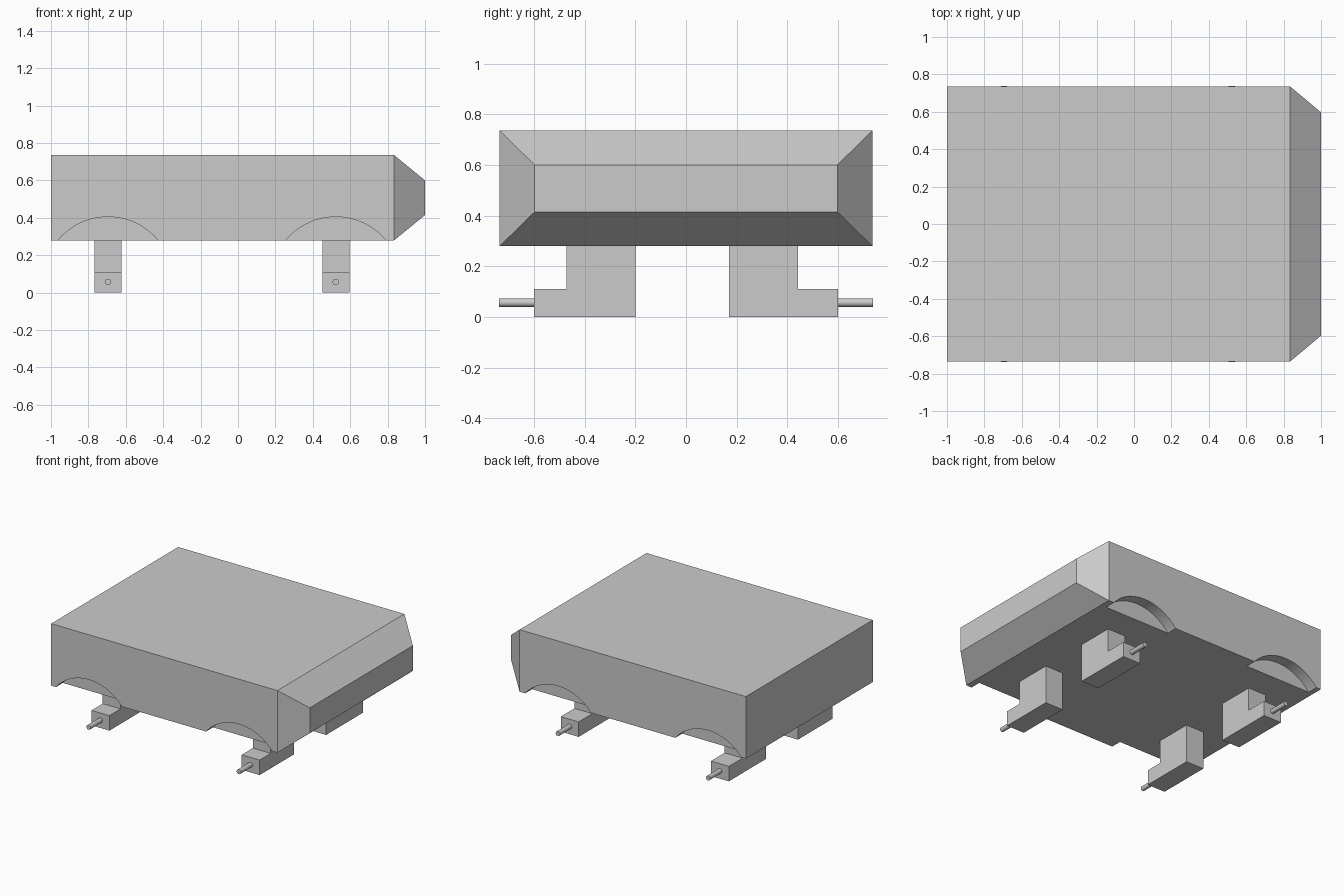
import bpy, bmesh, math
from mathutils import Matrix, Vector

cube = bpy.data.objects.get("Cube")
if cube:
    bpy.data.objects.remove(cube, do_unlink=True)

grey = bpy.data.materials.new("plain_grey")
grey.use_nodes = True
grey.diffuse_color = (0.6, 0.6, 0.6, 1)
grey.node_tree.nodes["Principled BSDF"].inputs["Base Color"].default_value = (0.6, 0.6, 0.6, 1)


def add_object(name, bm):
    bmesh.ops.recalc_face_normals(bm, faces=bm.faces)
    mesh = bpy.data.meshes.new(name)
    bm.to_mesh(mesh)
    bm.free()
    mesh.materials.append(grey)
    obj = bpy.data.objects.new(name, mesh)
    bpy.context.collection.objects.link(obj)
    return obj


def cylinder(name, x, y0, y1, z, radius, sides):
    """Cylinder running along y."""
    bm = bmesh.new()
    place = Matrix.Translation((x, (y0 + y1) / 2, z)) @ Matrix.Rotation(math.pi / 2, 4, 'X')
    bmesh.ops.create_cone(bm, cap_ends=True, segments=sides, radius1=radius,
                          radius2=radius, depth=abs(y1 - y0), matrix=place)
    return add_object(name, bm)


def smooth(obj):
    bpy.ops.object.select_all(action='DESELECT')
    obj.select_set(True)
    bpy.context.view_layer.objects.active = obj
    bpy.ops.object.shade_smooth_by_angle(angle=math.radians(35))


HALF_WIDTH, BOTTOM, TOP = 0.735, 0.28, 0.735
AXLE_Z, AXLE_XS = 0.057, {"rear": -0.695, "front": 0.523}
SIDES = {"left": 1, "right": -1}

# Body: a box whose end is drawn out into a tapered nose
bm = bmesh.new()
rings = []
for x, w, z0, z1 in ((-1, HALF_WIDTH, BOTTOM, TOP), (0.835, HALF_WIDTH, BOTTOM, TOP),
                     (1, 0.597, 0.415, 0.6)):
    rings.append([bm.verts.new(p) for p in ((x, -w, z0), (x, w, z0), (x, w, z1), (x, -w, z1))])
for a, b in zip(rings, rings[1:]):
    for i in range(4):
        j = (i + 1) % 4
        bm.faces.new((a[i], a[j], b[j], b[i]))
bm.faces.new(rings[0])
bm.faces.new(rings[-1])
body = add_object("body", bm)

# Wheel arches cut shallowly into both long sides
for end, x in AXLE_XS.items():
    for side, s in SIDES.items():
        cutter = cylinder(f"{end}_{side}_arch_cutter", x, s * 0.655, s * 0.9, AXLE_Z, 0.348, 96)
        cutter.hide_render = True
        cutter.hide_set(True)
        cut = body.modifiers.new("arch", 'BOOLEAN')
        cut.operation, cut.solver, cut.object = 'DIFFERENCE', 'EXACT', cutter
bpy.context.view_layer.objects.active = body
body.select_set(True)
for name in [m.name for m in body.modifiers]:
    bpy.ops.object.modifier_apply(modifier=name)
for obj in [o for o in bpy.data.objects if o.name.endswith("_arch_cutter")]:
    bpy.data.objects.remove(obj, do_unlink=True)
smooth(body)

# Stepped legs with a stub axle each
for end, x in AXLE_XS.items():
    for side, s in SIDES.items():
        inner, step = (0.17, 0.442) if s > 0 else (0.2, 0.472)
        outline = ((inner, 0), (0.6, 0), (0.6, 0.11), (step, 0.11), (step, BOTTOM), (inner, BOTTOM))
        bm = bmesh.new()
        face = bm.faces.new([bm.verts.new((x - 0.0725, s * y, z)) for y, z in outline])
        moved = bmesh.ops.extrude_face_region(bm, geom=[face])["geom"]
        bmesh.ops.translate(bm, vec=Vector((0.145, 0, 0)),
                            verts=[v for v in moved if isinstance(v, bmesh.types.BMVert)])
        add_object(f"{end}_{side}_leg", bm)
        smooth(cylinder(f"{end}_{side}_axle", x, s * 0.6, s * 0.738, AXLE_Z, 0.017, 32))
